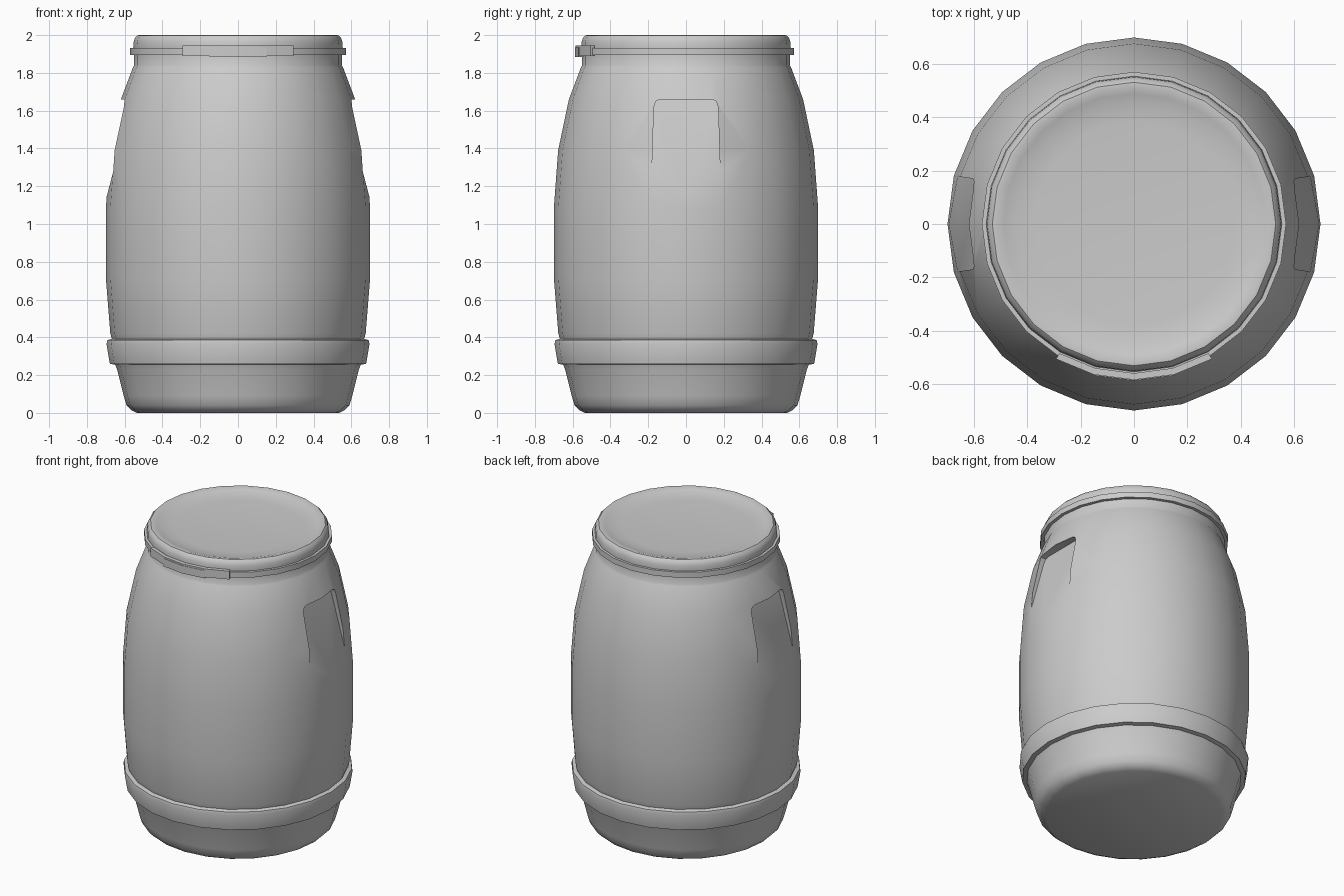
import bpy, bmesh
from math import sin, cos, radians

if "Cube" in bpy.data.objects:
    bpy.data.objects.remove(bpy.data.objects["Cube"])

SIDES = 24


def make_object(name, verts, faces):
    mesh = bpy.data.meshes.new(name)
    mesh.from_pydata(verts, [], faces)
    bm = bmesh.new()
    bm.from_mesh(mesh)
    bmesh.ops.remove_doubles(bm, verts=bm.verts, dist=1e-5)
    bmesh.ops.recalc_face_normals(bm, faces=bm.faces)
    bm.to_mesh(mesh)
    bm.free()
    ob = bpy.data.objects.new(name, mesh)
    bpy.context.collection.objects.link(ob)
    return ob


def activate(ob):
    bpy.ops.object.select_all(action='DESELECT')
    ob.select_set(True)
    bpy.context.view_layer.objects.active = ob


def smooth(ob, angle=38):
    activate(ob)
    bpy.ops.object.shade_smooth_by_angle(angle=radians(angle))


def lathe(name, profile):
    """Revolve (radius, z) points around z; radius 0 closes to a pole."""
    n = len(profile)
    verts = [(r * cos(radians(15 * s)), r * sin(radians(15 * s)), z)
             for s in range(SIDES) for r, z in profile]
    faces = []
    for s in range(SIDES):
        a, b = s * n, (s + 1) % SIDES * n
        for i in range(n - 1):
            quad = [a + i, b + i, b + i + 1, a + i + 1]
            if profile[i][0] == 0:
                quad.remove(b + i)
            if profile[i + 1][0] == 0:
                quad.remove(b + i + 1)
            faces.append(quad)
    return make_object(name, verts, faces)


def curved_bar(name, section, start, end):
    """Sweep a closed (radius, z) section along part of the rim."""
    n, steps = len(section), round((end - start) / 15)
    verts = []
    for s in range(steps + 1):
        a = radians(start + 15 * s)
        verts += [(r * cos(a), r * sin(a), z) for r, z in section]
    faces = [(s * n + i, s * n + (i + 1) % n, (s + 1) * n + (i + 1) % n, (s + 1) * n + i)
             for s in range(steps) for i in range(n)]
    faces += [list(range(n)), list(range(steps * n, steps * n + n))]
    return make_object(name, verts, faces)


# Barrel body with foot, hoop ledge, belly and neck
body = lathe("barrel_body", [
    (0, 0.01), (0.535, 0.01), (0.565, 0.015), (0.59, 0.04), (0.605, 0.09),
    (0.64, 0.23), (0.65, 0.255), (0.678, 0.26), (0.682, 0.28), (0.696, 0.365),
    (0.692, 0.385), (0.668, 0.392), (0.676, 0.42), (0.70, 0.72), (0.70, 1.08),
    (0.677, 1.39), (0.62, 1.66), (0.556, 1.83), (0.55, 1.84), (0.55, 1.91), (0, 1.91)])
for v in body.data.vertices:
    if v.co.z < 0.012:
        v.co.z = 0.0

# Hand grip recesses: slanted floor, rounded upper corners
half = [(0.186, 1.10), (0.17, 1.62), (0.16, 1.65), (0.135, 1.66)]
outline = half + [(-y, z) for y, z in reversed(half)]
k = len(outline)
for side in (1, -1):
    inner = [(side * (0.56 + (1.66 - z) * 0.263), y, z) for y, z in outline]
    outer = [(side * 0.95, y, z) for y, z in outline]
    faces = [list(range(k)), list(range(k, 2 * k))]
    faces += [(i, (i + 1) % k, k + (i + 1) % k, k + i) for i in range(k)]
    cutter = make_object("grip_cutter", inner + outer, faces)
    cutter.hide_render = True
    activate(body)
    mod = body.modifiers.new("grip", 'BOOLEAN')
    mod.operation = 'DIFFERENCE'
    mod.solver = 'EXACT'
    mod.object = cutter
    bpy.ops.object.modifier_apply(modifier=mod.name)
    bpy.data.objects.remove(cutter)

# Open the neck beneath the lid
bm = bmesh.new()
bm.from_mesh(body.data)
cap = [f for f in bm.faces if all(v.co.z > 1.9 for v in f.verts)]
bmesh.ops.delete(bm, geom=cap, context='FACES')
bm.to_mesh(body.data)
bm.free()
smooth(body)

# Dished lid
lid = lathe("lid", [
    (0.55, 1.90), (0.555, 1.93), (0.552, 1.965), (0.546, 1.985), (0.532, 1.999),
    (0.515, 2.0), (0.49, 1.992), (0.45, 1.981), (0.38, 1.975), (0, 1.975)])
smooth(lid)

# Clamp ring around the rim
ring = lathe("clamp_ring", [(0.548, 1.895), (0.571, 1.895), (0.571, 1.932), (0.55, 1.932)])
smooth(ring)

# Latch bar and its lever on the front
latch = curved_bar("latch_bar", [(0.56, 1.89), (0.585, 1.89), (0.585, 1.945), (0.56, 1.945)], 240, 300)
smooth(latch)
lever = curved_bar("latch_lever", [(0.56, 1.883), (0.588, 1.883), (0.588, 1.935), (0.56, 1.935)], 255, 285)
smooth(lever)
